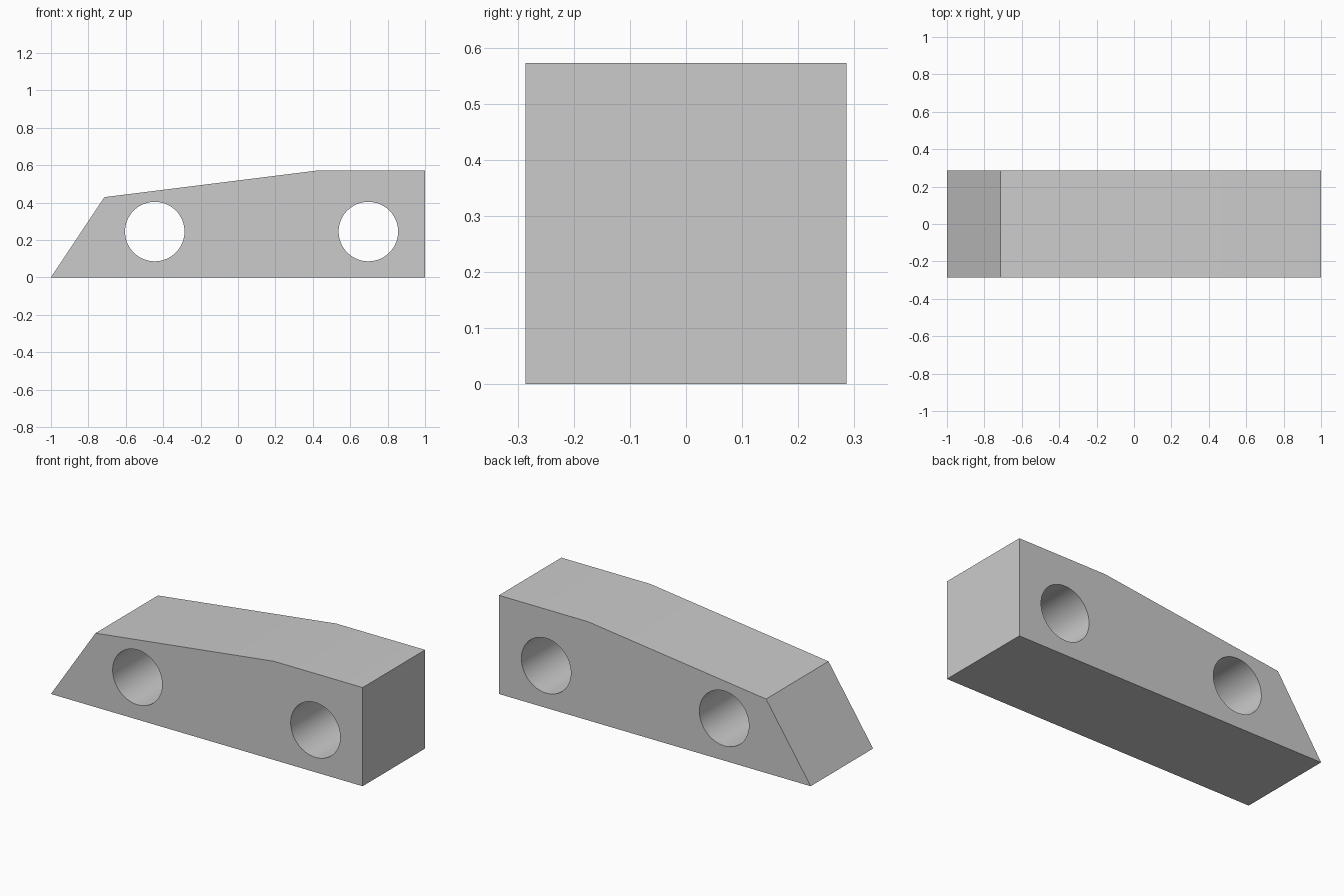
import bpy
import bmesh
import math

default = bpy.data.objects.get("Cube")
if default:
    bpy.data.objects.remove(default, do_unlink=True)

HALF_WIDTH = 0.286
PROFILE = [(-1, 0), (1, 0), (1, 0.572), (0.429, 0.572), (-0.714, 0.429)]

grey = bpy.data.materials.new("plain grey")
grey.use_nodes = True
colour = (0.6, 0.6, 0.6, 1)
grey.diffuse_color = colour
grey.node_tree.nodes["Principled BSDF"].inputs["Base Color"].default_value = colour

# Wedge-nosed block: side profile extruded across the width
bm = bmesh.new()
side = bm.faces.new([bm.verts.new((x, -HALF_WIDTH, z)) for x, z in PROFILE])
extruded = bmesh.ops.extrude_face_region(bm, geom=[side], use_keep_orig=True)
moved = [v for v in extruded["geom"] if isinstance(v, bmesh.types.BMVert)]
bmesh.ops.translate(bm, vec=(0, 2 * HALF_WIDTH, 0), verts=moved)
bmesh.ops.recalc_face_normals(bm, faces=bm.faces)
mesh = bpy.data.meshes.new("car_body_block")
bm.to_mesh(mesh)
bm.free()
body = bpy.data.objects.new("car_body_block", mesh)
bpy.context.collection.objects.link(body)
mesh.materials.append(grey)

# Round wheel holes drilled right through
cutters = []
for name, x in (("front_hole_cutter", -0.445), ("rear_hole_cutter", 0.697)):
    bpy.ops.mesh.primitive_cylinder_add(
        vertices=64, radius=0.159, depth=1,
        location=(x, 0, 0.245), rotation=(math.pi / 2, 0, 0))
    cutter = bpy.context.object
    cutter.name = name
    cutter.hide_render = True
    cutter.data.materials.append(grey)
    drill = body.modifiers.new(name, "BOOLEAN")
    drill.operation = "DIFFERENCE"
    drill.solver = "EXACT"
    drill.object = cutter
    cutters.append(cutter)

# Bake the holes, then drop the cutters
bpy.ops.object.select_all(action="DESELECT")
body.select_set(True)
bpy.context.view_layer.objects.active = body
bpy.ops.object.convert(target="MESH")
for cutter in cutters:
    bpy.data.objects.remove(cutter, do_unlink=True)
bpy.ops.object.shade_smooth_by_angle(angle=math.radians(30))
